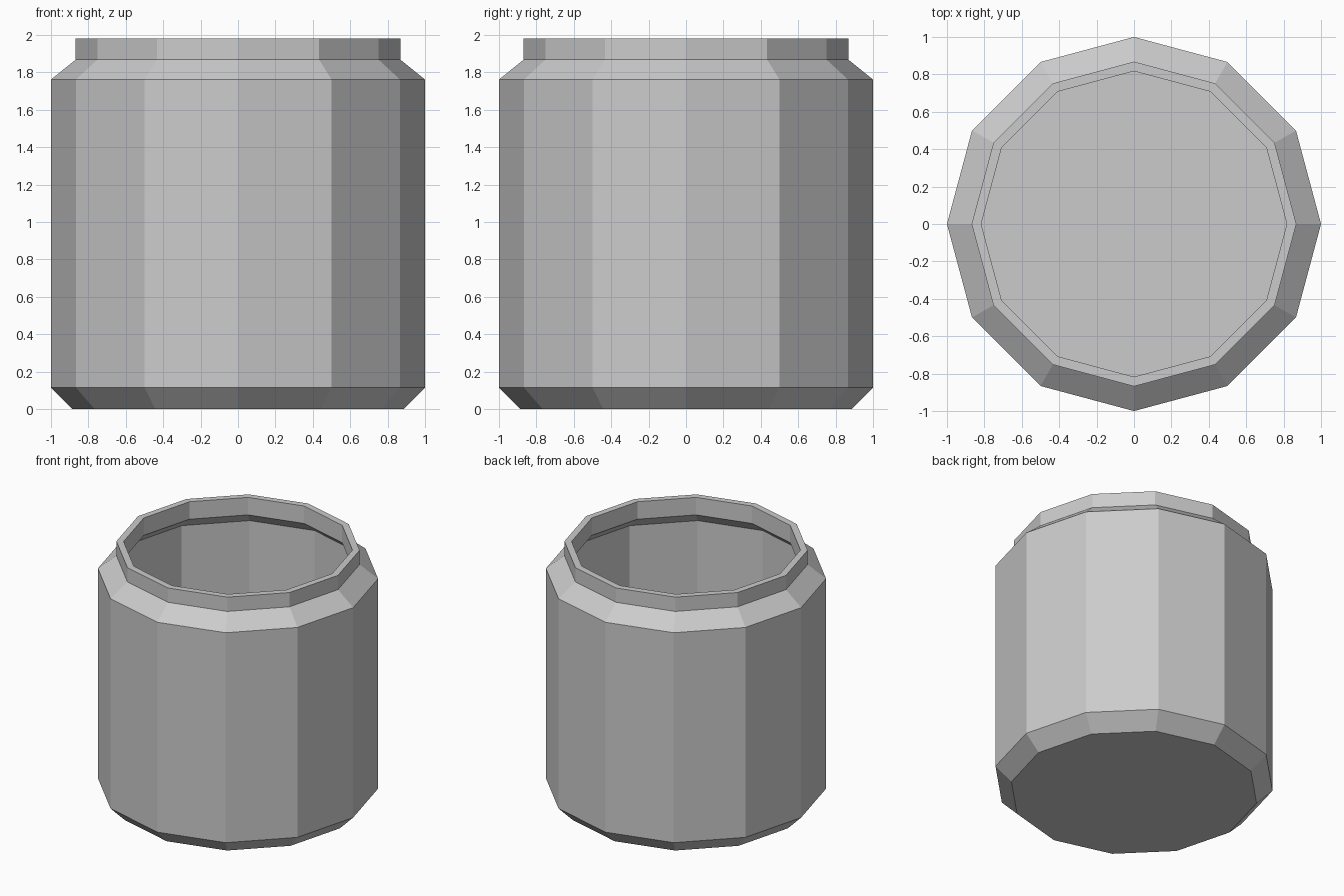
import bpy, bmesh
from math import cos, sin, pi

if "Cube" in bpy.data.objects:
    bpy.data.objects.remove(bpy.data.objects["Cube"])

SIDES = 12


def lathe(name, profile):
    """Revolve an (r, z) profile into a flat-faced solid, capping both ends."""
    bm = bmesh.new()
    rings = [[bm.verts.new((r * cos(2 * pi * i / SIDES), r * sin(2 * pi * i / SIDES), z))
              for i in range(SIDES)] for r, z in profile]
    for a, b in zip(rings, rings[1:]):
        for i in range(SIDES):
            j = (i + 1) % SIDES
            bm.faces.new((a[i], a[j], b[j], b[i]))
    bm.faces.new(rings[0][::-1])
    bm.faces.new(rings[-1])
    bmesh.ops.recalc_face_normals(bm, faces=bm.faces)
    mesh = bpy.data.meshes.new(name)
    bm.to_mesh(mesh)
    bm.free()
    obj = bpy.data.objects.new(name, mesh)
    bpy.context.collection.objects.link(obj)
    return obj


# Outer wall from the base up to the rim, then inner wall down to the floor
outer = [(0.885, 0), (1, 0.115), (1, 1.762), (0.868, 1.868), (0.868, 1.98)]
inner = [(0.817, 1.98), (0.817, 1.843), (0.948, 1.737), (0.948, 0.137), (0.862, 0.05)]
lathe("open_jar", outer + inner)
